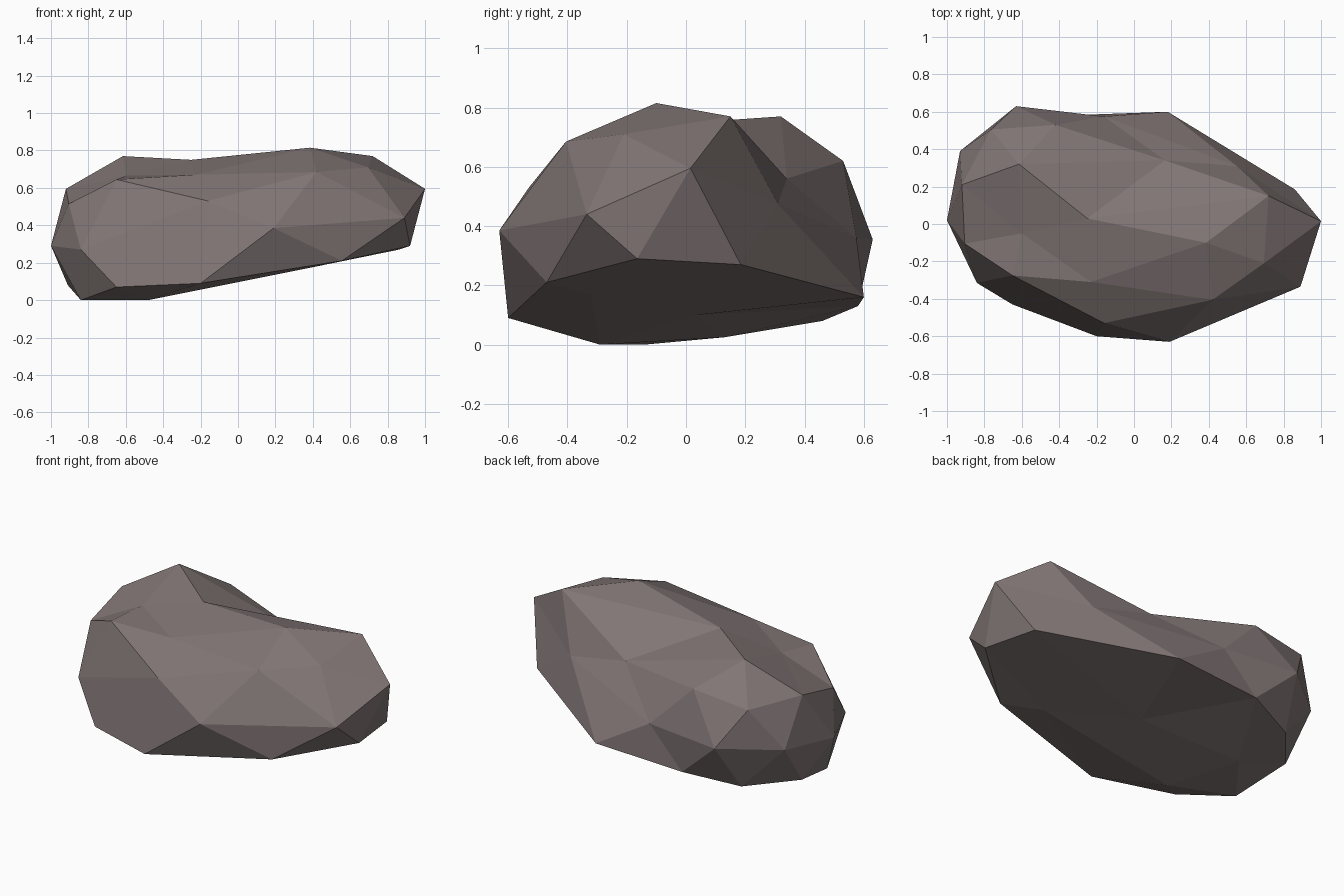
import bpy, bmesh
from mathutils import Vector

# Corner points of the boulder, grouped by region
crown = [(.72, .15, .77), (.385, -.10, .815), (-.25, .03, .75), (.695, -.21, .71),
         (.42, -.405, .685), (-.23, -.31, .67), (-.65, -.275, .645), (-.60, -.05, .665),
         (-.615, .32, .77), (-.42, .53, .62), (-.765, .505, .575), (.165, .34, .56)]
sides = [(.19, -.63, .385), (.89, -.335, .44), (1.0, .015, .595), (.92, -.165, .29),
         (.86, .185, .27), (.55, .31, .475), (-.16, .575, .36), (-.63, .63, .355),
         (-.93, .39, .335), (-1.0, .02, .29), (-.92, .21, .595), (-.905, -.105, .515),
         (-.84, -.315, .27), (-.16, -.53, .53)]
base = [(-.20, -.60, .09), (.555, -.47, .21), (.18, .60, .16), (-.38, .58, .13),
        (-.69, .46, .08), (-.91, .20, .08), (-.84, -.14, 0), (-.48, -.29, 0),
        (-.65, -.43, .07), (-.637, .13, .025), (-.02, .035, .10), (.37, -.32, .17)]
points = [Vector(p) for p in crown + sides + base]


def on_sphere(p):
    """Push a point out to a unit sphere around the tilted middle of the rock."""
    return Vector((p.x, p.y / .62, (p.z - .40 - .13 * p.x) / .38)).normalized()


# Wrap the points as facets on a sphere, then pull each corner into place
bm = bmesh.new()
target = {bm.verts.new(on_sphere(p)): p for p in points}
bmesh.ops.convex_hull(bm, input=bm.verts[:])
for v, p in target.items():
    v.co = p
bmesh.ops.recalc_face_normals(bm, faces=bm.faces[:])

mesh = bpy.data.meshes.new("boulder")
bm.to_mesh(mesh)
bm.free()
boulder = bpy.data.objects.new("boulder", mesh)
bpy.context.collection.objects.link(boulder)

# Warm grey stone
stone = bpy.data.materials.new("warm grey stone")
stone.diffuse_color = (.22, .18, .178, 1)
mesh.materials.append(stone)
